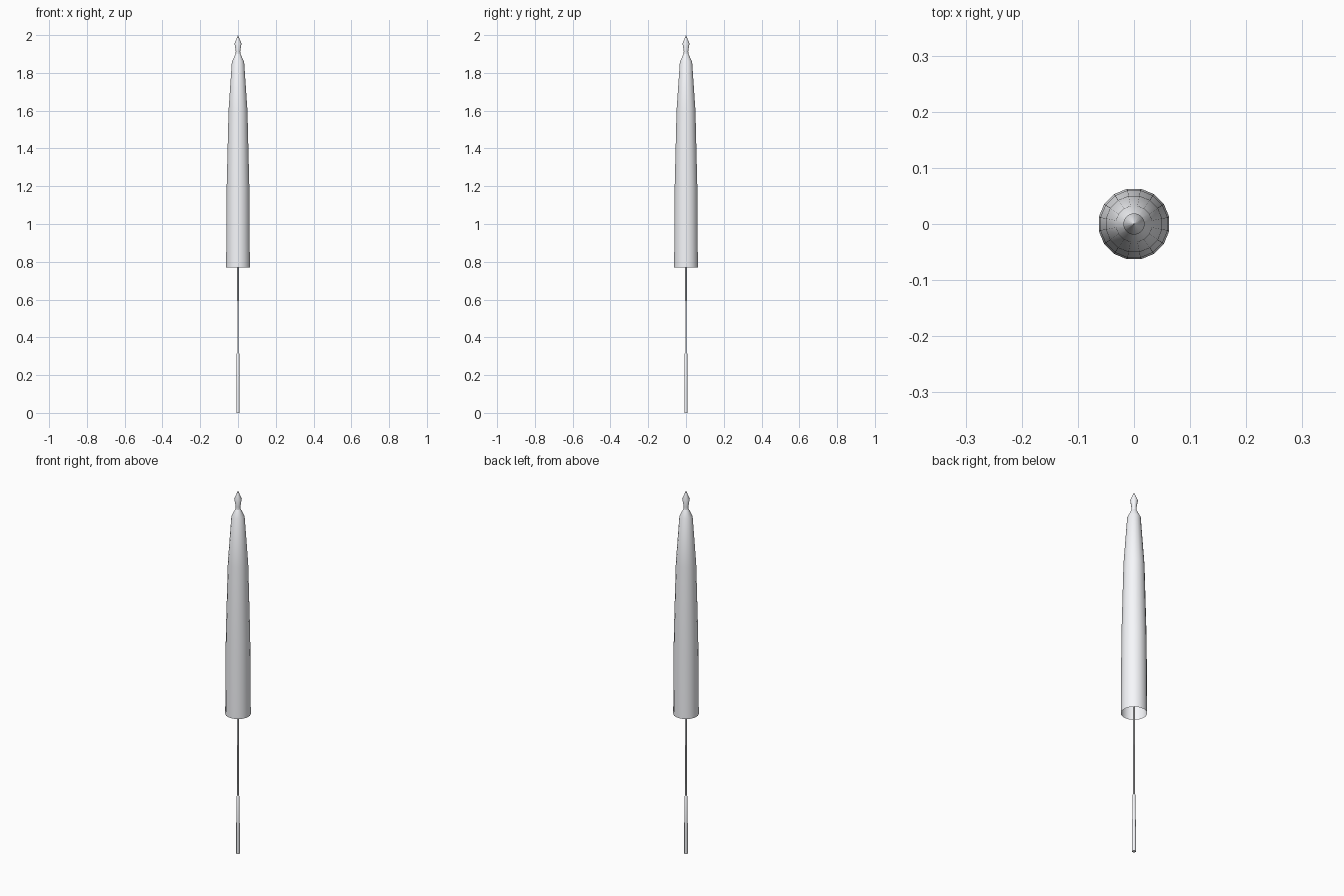
import bpy, bmesh, math

if "Cube" in bpy.data.objects:
    bpy.data.objects.remove(bpy.data.objects["Cube"])

pale = bpy.data.materials.new("pale")
pale.diffuse_color = (0.93, 0.94, 0.97, 1)
pale.use_nodes = True
pale.node_tree.nodes["Principled BSDF"].inputs["Base Color"].default_value = pale.diffuse_color


def lathe(name, profile, sides, cap_bottom=False, cap_top=False):
    """Revolve (radius, z) points about the z axis."""
    bm = bmesh.new()
    rings = []
    for r, z in profile:
        angles = [2 * math.pi * (i + 0.5) / sides for i in range(sides)]
        rings.append([bm.verts.new((r * math.cos(a), r * math.sin(a), z)) for a in angles])
    for a, b in zip(rings, rings[1:]):
        for i in range(sides):
            j = (i + 1) % sides
            bm.faces.new((a[i], a[j], b[j], b[i]))
    if cap_bottom:
        bm.faces.new(rings[0][::-1])
    if cap_top:
        bm.faces.new(rings[-1])
    mesh = bpy.data.meshes.new(name)
    bm.to_mesh(mesh)
    bm.free()
    mesh.materials.append(pale)
    obj = bpy.data.objects.new(name, mesh)
    bpy.context.collection.objects.link(obj)
    bpy.ops.object.select_all(action='DESELECT')
    obj.select_set(True)
    bpy.context.view_layer.objects.active = obj
    bpy.ops.object.shade_smooth_by_angle(angle=math.radians(50))
    return obj


# Folded canopy, an open shell
lathe("folded_canopy", [(0.064, 0.77), (0.061, 1.20), (0.051, 1.60),
                        (0.033, 1.86), (0.013, 1.90)], 16)

# Pointed finial on top
lathe("finial", [(0.013, 1.90), (0.012, 1.915), (0.019, 1.955), (0.0003, 2.0)], 16)

# Thin pole running up inside the canopy
lathe("pole", [(0.004, 0.31), (0.004, 0.59), (0.005, 0.60), (0.005, 1.88)], 8,
      cap_bottom=True, cap_top=True)

# Slim handle
lathe("handle", [(0.0095, 0.0), (0.0095, 0.115), (0.0075, 0.315), (0.0045, 0.32)], 8,
      cap_bottom=True, cap_top=True)
